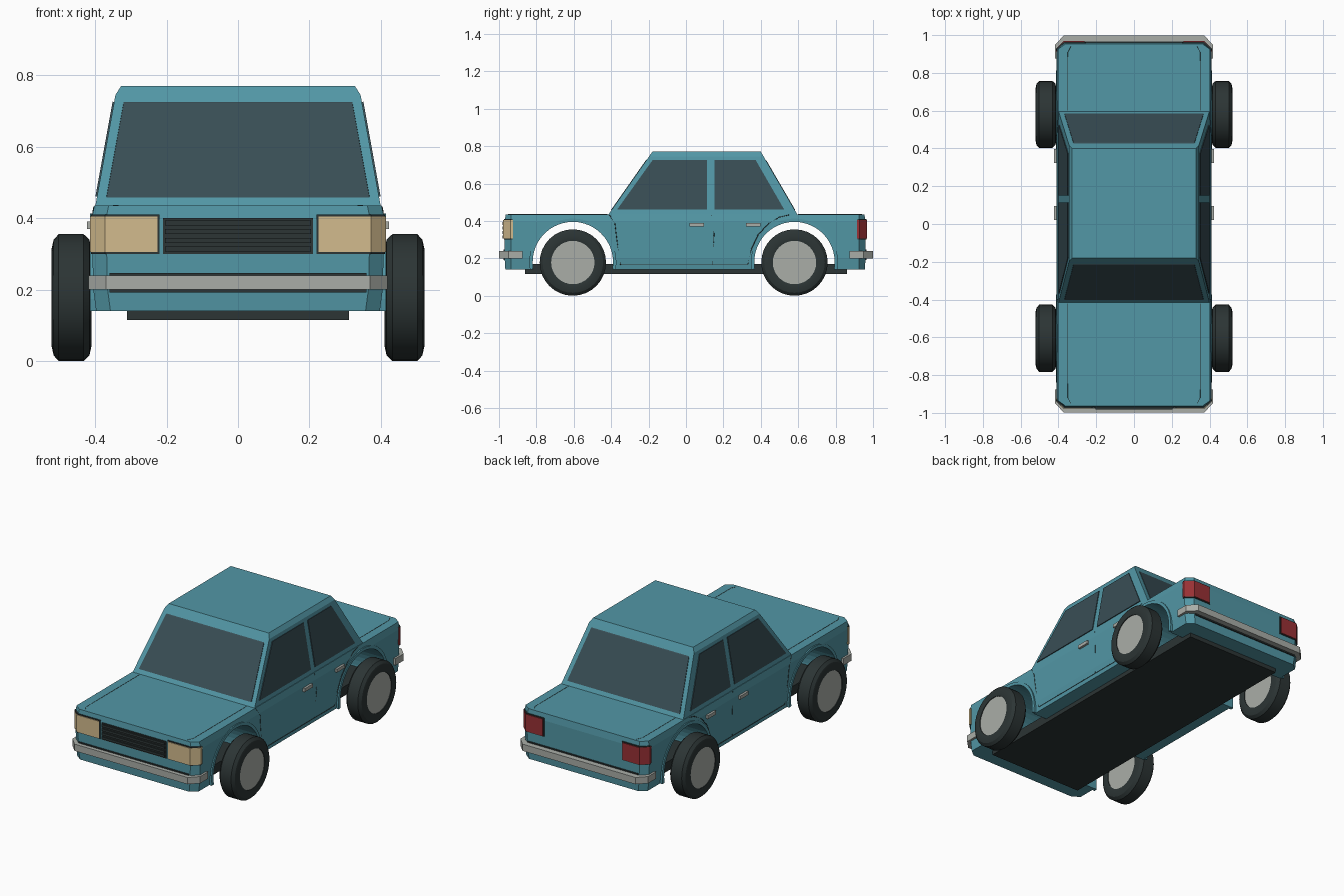
import bpy, bmesh, math
from mathutils import Vector

if "Cube" in bpy.data.objects:
    bpy.data.objects.remove(bpy.data.objects["Cube"])


def mat(name, r, g, b):
    m = bpy.data.materials.new(name)
    m.diffuse_color = (r, g, b, 1)
    m.use_nodes = True
    m.node_tree.nodes["Principled BSDF"].inputs["Base Color"].default_value = m.diffuse_color
    return m


PAINT = mat("teal_paint", 0.085, 0.31, 0.38)
GLASS = mat("dark_glass", 0.04, 0.075, 0.09)
BLACK = mat("rubber_black", 0.025, 0.035, 0.035)
CREAM = mat("lamp_cream", 0.65, 0.50, 0.27)
RED = mat("lamp_red", 0.32, 0.03, 0.035)
CHROME = mat("chrome_grey", 0.40, 0.42, 0.39)


def loft(name, rings, material, closed=False):
    """Skin a list of equal-length rings; cap the ends or close the loop."""
    bm = bmesh.new()
    vs = [[bm.verts.new(p) for p in ring] for ring in rings]
    n = len(vs[0])
    pairs = list(zip(vs, vs[1:])) + ([(vs[-1], vs[0])] if closed else [])
    for a, b in pairs:
        for i in range(n):
            j = (i + 1) % n
            bm.faces.new((a[i], a[j], b[j], b[i]))
    if not closed:
        bm.faces.new(vs[0])
        bm.faces.new(vs[-1])
    bmesh.ops.recalc_face_normals(bm, faces=bm.faces)
    me = bpy.data.meshes.new(name)
    bm.to_mesh(me)
    bm.free()
    me.materials.append(material)
    ob = bpy.data.objects.new(name, me)
    bpy.context.collection.objects.link(ob)
    return ob


def prism(name, pts, off, material):
    off = Vector(off)
    return loft(name, [[Vector(p) - off / 2 for p in pts], [Vector(p) + off / 2 for p in pts]], material)


def slab(name, plan, z0, z1, material):
    return loft(name, [[(x, y, z) for x, y in plan] for z in (z0, z1)], material)


def box(name, x0, x1, y0, y1, z0, z1, material):
    return slab(name, [(x0, y0), (x1, y0), (x1, y1), (x0, y1)], z0, z1, material)


def seam(name, pts):
    cu = bpy.data.curves.new(name, 'CURVE')
    cu.dimensions = '3D'
    cu.bevel_depth = 0.002
    cu.bevel_resolution = 0
    sp = cu.splines.new('POLY')
    sp.points.add(len(pts) - 1)
    for p, co in zip(sp.points, pts):
        p.co = (*co, 1)
    cu.materials.append(BLACK)
    bpy.context.collection.objects.link(bpy.data.objects.new(name, cu))


def arc(r, cy, a0, a1, n):
    return [(cy + r * math.cos(math.radians(a0 + (a1 - a0) * i / n)),
             0.18 + r * math.sin(math.radians(a0 + (a1 - a0) * i / n))) for i in range(n + 1)]


AXLES = {"front": -0.605, "rear": 0.58}
SIDES = {"right": 1, "left": -1}


# lower body: chamfered plan lofted upward
def body_ring(z, w, e):
    q = [(w - 0.04, -0.97 + e), (w, -0.935), (w, 0.925), (w - 0.04, 0.96 - e)]
    return [(x, y, z) for x, y in q] + [(-x, y, z) for x, y in reversed(q)]


body = loft("lower_body", [body_ring(0.14, 0.397, 0.004), body_ring(0.20, 0.405, 0),
                           body_ring(0.395, 0.41, 0), body_ring(0.435, 0.402, 0.006)], PAINT)


def side_x(z):
    if z > 0.395:
        return 0.41 - (z - 0.395) * 0.2
    return 0.405 + (z - 0.20) * (0.0256 if z > 0.2 else 0.133)


# wheel arches cut straight through
for end, cy in AXLES.items():
    pts = [(0, y, z) for y, z in arc(0.215, cy, 0, 352.5, 47)]
    cutter = prism("arch_cutter", pts, (1.2, 0, 0), PAINT)
    cutter.hide_render = True
    mod = body.modifiers.new("arch", 'BOOLEAN')
    mod.operation = 'DIFFERENCE'
    mod.object = cutter
    bpy.context.view_layer.objects.active = body
    bpy.ops.object.modifier_apply(modifier=mod.name)
    bpy.data.objects.remove(cutter)

box("chassis_plate", -0.31, 0.31, -0.86, 0.86, 0.115, 0.17, BLACK)


# cabin with chamfered roof edge
def rect(z, w, y0, y1):
    return [(w, y0, z), (w, y1, z), (-w, y1, z), (-w, y0, z)]


loft("cabin", [rect(0.43, 0.40, -0.418, 0.598), rect(0.745, 0.343, -0.1975, 0.4146),
               rect(0.77, 0.327, -0.18, 0.40)], PAINT)

# windscreen and rear window
for name, y0, slope in (("windscreen", -0.415, 0.7015), ("rear_window", 0.595, -0.582)):
    pts = [(x, y0 + (z - 0.435) * slope, z)
           for x, z in ((-0.368, 0.46), (0.368, 0.46), (0.32, 0.725), (-0.32, 0.725))]
    prism(name, pts, (0, math.copysign(0.009, slope), 0.006), GLASS)

# side windows, handles, arch lips and door seams
SIDE_GLASS = {"front": [(-0.368, 0.46), (0.113, 0.46), (0.113, 0.725), (-0.178, 0.725)],
              "rear": [(0.152, 0.46), (0.525, 0.46), (0.372, 0.725), (0.152, 0.725)]}
REAR_CUT = [(0.55, 0.432), (0.50, 0.42), (0.44, 0.385), (0.385, 0.325), (0.35, 0.25), (0.33, 0.165)]
SEAMS = {"door_front_seam": [(-0.41, 0.432), (-0.38, 0.385), (-0.37, 0.30), (-0.35, 0.165)],
         "door_sill_seam": [(-0.35, 0.165), (0.33, 0.165)],
         "door_middle_seam": [(0.138, 0.432), (0.15, 0.33), (0.14, 0.165)],
         "door_rear_seam": REAR_CUT}
for side, s in SIDES.items():
    for end, pts in SIDE_GLASS.items():
        prism(f"{end}_window_{side}", [(s * (0.399 - (z - 0.435) * 0.181), y, z) for y, z in pts],
              (0.009 * s, 0, 0.002), GLASS)
    for end, y in (("front", 0.02), ("rear", 0.322)):
        x = sorted((s * 0.40, s * 0.423))
        box(f"{end}_handle_{side}", *x, y, y + 0.075, 0.37, 0.39, CHROME)
    for end, cy in AXLES.items():
        ring = arc(0.215, cy, -10, 190, 24) + arc(0.233, cy, 190, -10, 24)
        prism(f"{end}_arch_lip_{side}", [(s * 0.403, y, z) for y, z in ring], (0.022, 0, 0), PAINT)
    for name, pts in SEAMS.items():
        seam(f"{name}_{side}", [(s * side_x(z), y, z) for y, z in pts])
    # bonnet and boot edge seams
    for name, ys in (("bonnet_seam", (-0.42, -0.92, -0.95)), ("boot_seam", (0.60, 0.91, 0.94))):
        seam(f"{name}_{side}", [(s * x, y, 0.4345) for x, y in zip((0.35, 0.35, 0.335), ys)])


# bumpers and wrap-round lamps, flipped for the rear
def lamp_plan(x0, g, s, f, dy):
    q = [(x0 - g, -0.95), (x0 - g, -0.974 - g), (0.372, -0.974 - g), (0.412 + g / 2, -0.938),
         (0.412 + g / 2, -0.928 + g), (0.39, -0.928 + g)]
    return [(s * x, f * (y + dy)) for x, y in q]


for end, f, dy, x0, lens in (("front", 1, 0, 0.22, CREAM), ("rear", -1, 0.01, 0.255, RED)):
    outer = [(0.418, -0.875), (0.418, -0.95), (0.37, -0.999)]
    inner = [(0.36, -0.965), (0.395, -0.94), (0.395, -0.875)]
    half = outer + [(-x, y) for x, y in reversed(outer)]
    half += [(-x, y) for x, y in reversed(inner)] + inner
    slab(f"{end}_bumper", [(x, f * y) for x, y in half], 0.20, 0.24, CHROME)
    y = sorted((f * (-0.976 + dy), f * -0.94))
    box(f"{end}_bumper_backing", -0.36, 0.36, *y, 0.192, 0.247, BLACK)
    for side, s in SIDES.items():
        slab(f"{end}_lamp_frame_{side}", lamp_plan(x0, 0, s, f, dy), 0.30, 0.41, BLACK)
        slab(f"{end}_lamp_{side}", lamp_plan(x0 + 0.01, 0.004, s, f, dy), 0.305, 0.405, lens)

# grille with slats
box("grille", -0.21, 0.21, -0.974, -0.94, 0.30, 0.40, BLACK)
for i in range(4):
    z = 0.307 + i * 0.024
    box("grille_slat", -0.205, 0.205, -0.981, -0.96, z, z + 0.014, BLACK)

# wheels: lathed tyre around a hub visible from both sides
TYRE = [(0.414, 0.116), (0.410, 0.135), (0.416, 0.162), (0.432, 0.1775), (0.502, 0.1775),
        (0.516, 0.162), (0.522, 0.135), (0.518, 0.116)]
SEG = 32
for side, s in SIDES.items():
    for end, cy in AXLES.items():
        ang = [2 * math.pi * i / SEG for i in range(SEG)]
        rings = [[(s * x, cy + r * math.cos(a), 0.1775 + r * math.sin(a)) for x, r in TYRE] for a in ang]
        tyre = loft(f"{end}_tyre_{side}", rings, BLACK, closed=True)
        hub = loft(f"{end}_hub_{side}", [[(s * x, cy + 0.117 * math.cos(a), 0.1775 + 0.117 * math.sin(a))
                                         for a in ang] for x in (0.418, 0.514)], CHROME)
        for ob in (tyre, hub):
            bpy.ops.object.select_all(action='DESELECT')
            ob.select_set(True)
            bpy.context.view_layer.objects.active = ob
            bpy.ops.object.shade_smooth_by_angle(angle=math.radians(25))
